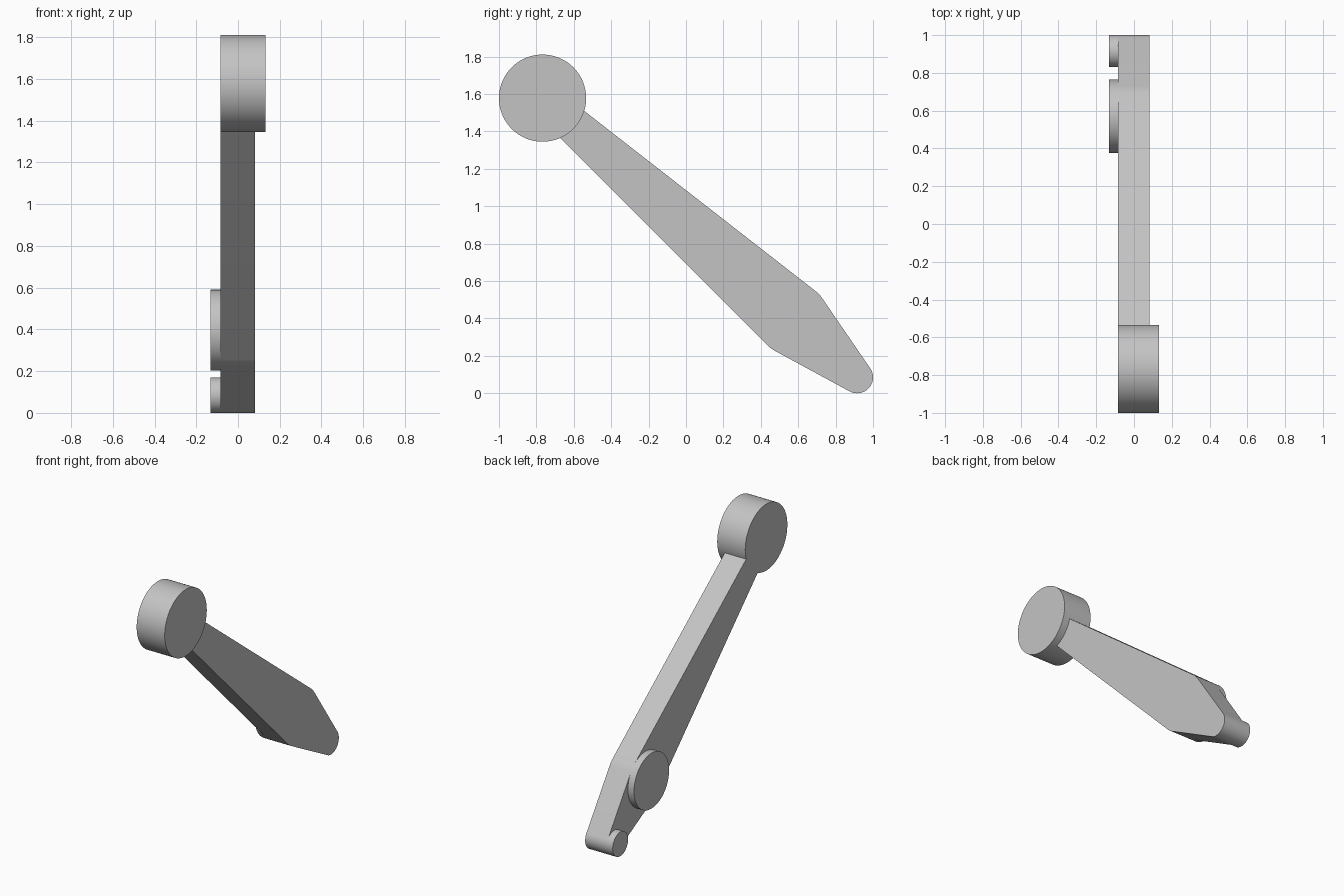
import bpy
import bmesh
from math import cos, sin, tau
from mathutils import Vector
from mathutils.geometry import convex_hull_2d

if "Cube" in bpy.data.objects:
    bpy.data.objects.remove(bpy.data.objects["Cube"])

grey = bpy.data.materials.new("plain grey")
grey.use_nodes = True
colour = (0.55, 0.55, 0.55, 1)
grey.diffuse_color = colour
grey.node_tree.nodes["Principled BSDF"].inputs["Base Color"].default_value = colour


def circle(centre, radius, sides=96):
    """Points of a circle in the side (y, z) plane."""
    return [Vector((centre[0] + radius * cos(tau * i / sides),
                    centre[1] + radius * sin(tau * i / sides))) for i in range(sides)]


def slab(name, outline, x0, x1):
    """Extrude a side outline from x0 to x1."""
    bm = bmesh.new()
    face = bm.faces.new([bm.verts.new((x0, p.x, p.y)) for p in outline])
    extruded = bmesh.ops.extrude_face_region(bm, geom=[face], use_keep_orig=True)
    moved = [v for v in extruded["geom"] if isinstance(v, bmesh.types.BMVert)]
    bmesh.ops.translate(bm, verts=moved, vec=(x1 - x0, 0, 0))
    bmesh.ops.recalc_face_normals(bm, faces=bm.faces)
    mesh = bpy.data.meshes.new(name)
    bm.to_mesh(mesh)
    bm.free()
    mesh.materials.append(grey)
    obj = bpy.data.objects.new(name, mesh)
    bpy.context.collection.objects.link(obj)
    bpy.ops.object.select_all(action="DESELECT")
    obj.select_set(True)
    bpy.context.view_layer.objects.active = obj
    bpy.ops.object.shade_smooth_by_angle()
    return obj


HEAD, PIVOT, TIP = (-0.767, 1.578), (0.57, 0.396), (0.915, 0.085)
BACK, INNER, OUTER, FRONT = -0.132, -0.085, 0.081, 0.132

# Arm: a flat plate wrapped around three circles
points = circle(HEAD, 0.083) + circle(PIVOT, 0.194) + circle(TIP, 0.085)
slab("arm", [points[i] for i in convex_hull_2d(points)], INNER, OUTER)

# Round head at the top, flush with the arm on one side
slab("head", circle(HEAD, 0.233), INNER, FRONT)

# Raised bosses at the pivot and the tip
slab("pivot_boss", circle(PIVOT, 0.194), BACK, INNER)
slab("tip_boss", circle(TIP, 0.085), BACK, INNER)
